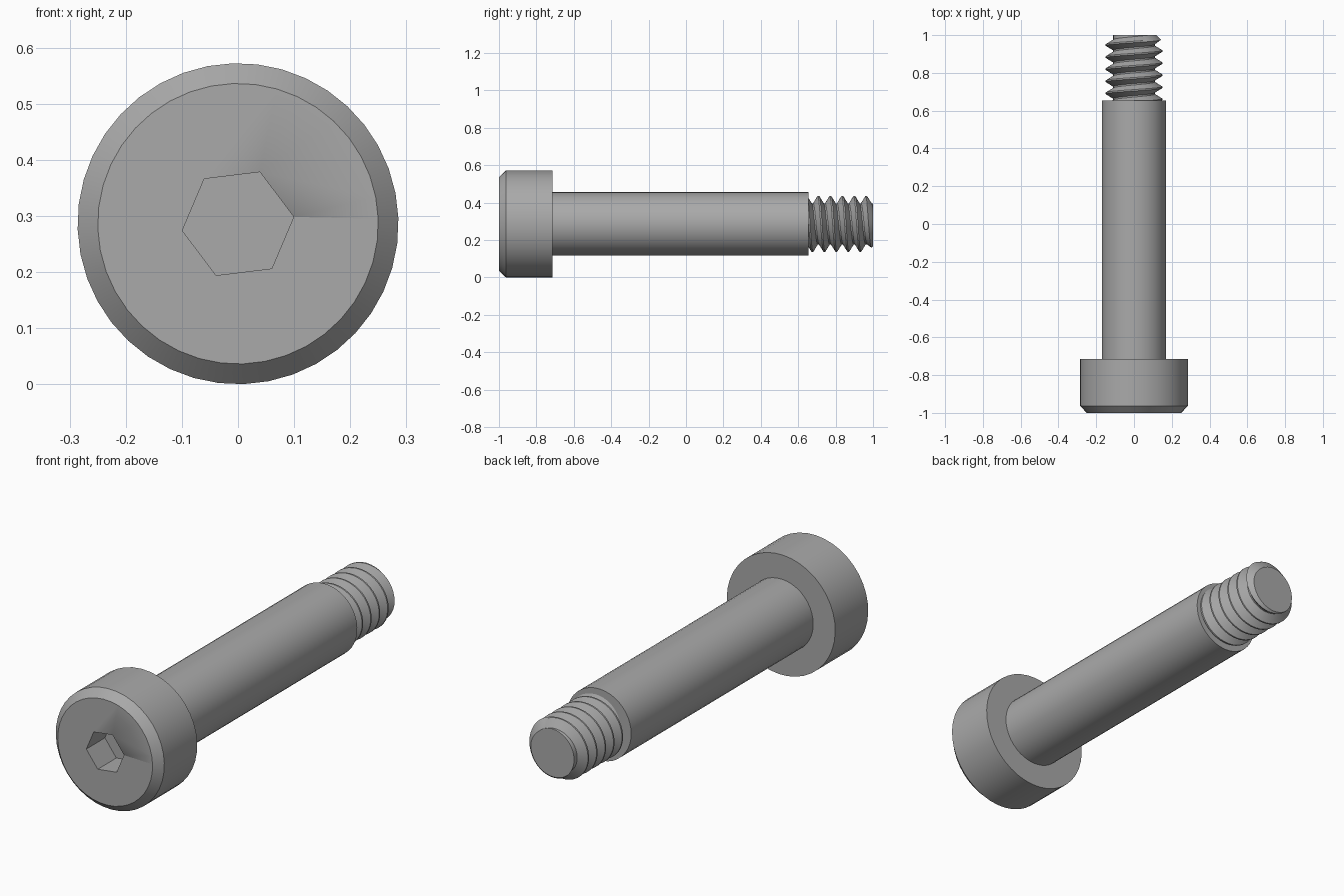
import bpy, bmesh
from math import sin, cos, pi, radians

if "Cube" in bpy.data.objects:
    bpy.data.objects.remove(bpy.data.objects["Cube"])

AXIS_Z = 0.286
SIDES = 40
TWIST = radians(7)

steel = bpy.data.materials.new("grey_steel")
steel.use_nodes = True
grey = (0.4, 0.4, 0.4, 1)
steel.diffuse_color = grey
steel.node_tree.nodes["Principled BSDF"].inputs["Base Color"].default_value = grey


def point(r, a, y):
    """Point at radius r and angle a around the screw axis."""
    return (r * sin(a), y, AXIS_Z + r * cos(a))


def finish(bm, name, smooth=25):
    bmesh.ops.recalc_face_normals(bm, faces=bm.faces)
    mesh = bpy.data.meshes.new(name)
    bm.to_mesh(mesh)
    bm.free()
    mesh.materials.append(steel)
    ob = bpy.data.objects.new(name, mesh)
    bpy.context.collection.objects.link(ob)
    bpy.ops.object.select_all(action='DESELECT')
    ob.select_set(True)
    bpy.context.view_layer.objects.active = ob
    bpy.ops.object.shade_smooth_by_angle(angle=radians(smooth))
    return ob


def lathe(name, profile, sides=SIDES, twist=TWIST):
    """Closed solid of revolution from (radius, y) pairs."""
    bm = bmesh.new()
    rings = [[bm.verts.new(point(r, twist + 2 * pi * i / sides, y)) for i in range(sides)]
             for r, y in profile]
    for a, b in zip(rings, rings[1:]):
        for i in range(sides):
            j = (i + 1) % sides
            bm.faces.new((a[i], a[j], b[j], b[i]))
    bm.faces.new(rings[0])
    bm.faces.new(rings[-1])
    return finish(bm, name)


# Head with chamfered front rim and hexagonal socket
head = lathe("head", [(0.25, -1), (0.286, -0.963), (0.286, -0.715)])
socket = lathe("socket_cutter", [(0.1, -1.1), (0.1, -0.86)], 6, radians(83))
socket.hide_render = True
socket.hide_set(True)
cut = head.modifiers.new("socket", 'BOOLEAN')
cut.operation = 'DIFFERENCE'
cut.solver = 'EXACT'
cut.object = socket
bpy.context.view_layer.objects.active = head
bpy.ops.object.modifier_apply(modifier=cut.name)
bpy.data.objects.remove(socket)

# Smooth shoulder
lathe("shoulder", [(0.17, -0.72), (0.17, 0.655)])

# Helical thread, trimmed flat at both ends and tapered at the tip
PITCH, START, END = 0.064, 0.64, 1.0
CREST, ROOT = 0.15, 0.11
SECTION = [(CREST, 0.0), (CREST, 0.12), (ROOT, 0.5), (ROOT, 0.62)]
turns = int((END - START) / PITCH) + 4

bm = bmesh.new()
strips = []
for r, shift in SECTION:
    strip = []
    for n in range(turns * SIDES):
        y = START + PITCH * (n / SIDES + shift - 2)
        strip.append(bm.verts.new(point(min(r, max(0.08, 0.118 + END - y)), 2 * pi * n / SIDES, y)))
    strips.append(strip)
# The last strip joins the first one a full turn further on
strips.append(strips[0][SIDES:])
for a, b in zip(strips, strips[1:]):
    for n in range(min(len(a), len(b)) - 1):
        bm.faces.new((a[n], a[n + 1], b[n + 1], b[n]))
for y, direction in ((START, -1), (END, 1)):
    geom = bm.verts[:] + bm.edges[:] + bm.faces[:]
    bmesh.ops.bisect_plane(bm, geom=geom, plane_co=(0, y, 0), plane_no=(0, direction, 0), clear_outer=True)
    rim = [e for e in bm.edges if e.is_boundary and all(abs(v.co.y - y) < 1e-4 for v in e.verts)]
    bmesh.ops.contextual_create(bm, geom=rim)
finish(bm, "thread")
